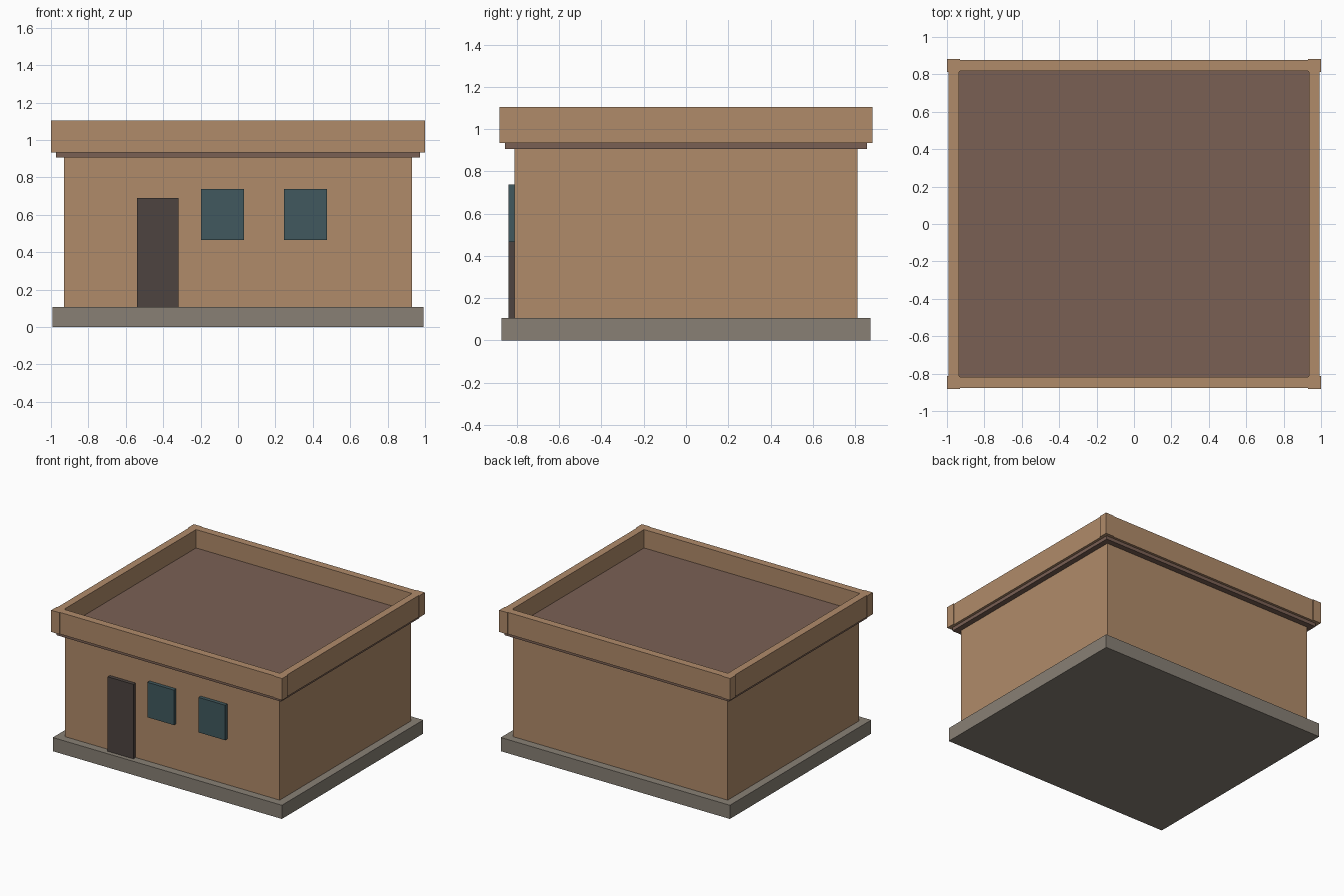
import bpy, bmesh

if "Cube" in bpy.data.objects:
    bpy.data.objects.remove(bpy.data.objects["Cube"])


def material(name, hex_code):
    srgb = [int(hex_code[i:i + 2], 16) / 255 for i in (0, 2, 4)]
    mat = bpy.data.materials.new(name)
    mat.diffuse_color = (*[((c + 0.055) / 1.055) ** 2.4 for c in srgb], 1)
    mat.use_nodes = True
    mat.node_tree.nodes["Principled BSDF"].inputs["Base Color"].default_value = mat.diffuse_color
    return mat


def box(name, x, y, z, mat):
    """Box spanning the given (min, max) ranges."""
    bm = bmesh.new()
    bmesh.ops.create_cube(bm, size=1)
    for v in bm.verts:
        v.co = [r[0] if c < 0 else r[1] for c, r in zip(v.co, (x, y, z))]
    mesh = bpy.data.meshes.new(name)
    bm.to_mesh(mesh)
    bm.free()
    mesh.materials.append(mat)
    obj = bpy.data.objects.new(name, mesh)
    bpy.context.collection.objects.link(obj)
    return obj


def span(a, b, side):
    return tuple(sorted((a * side, b * side)))


clay = material("clay", "B08B6A")
roof = material("roof", "7A6054")
stone = material("stone", "888075")
wood = material("dark_wood", "4D4440")
glass = material("glass", "41595E")

# Main stacked volumes
box("plinth", (-0.992, 0.992), (-0.874, 0.874), (0, 0.107), stone)
box("walls", (-0.93, 0.93), (-0.812, 0.812), (0.107, 0.907), clay)
box("roof_slab", (-0.973, 0.973), (-0.857, 0.857), (0.907, 0.96), roof)

# Parapet walls and their slightly proud corner posts
top = (0.934, 1.104)
for s, label in ((-1, "front"), (1, "back")):
    box(f"parapet_{label}", (-0.993, 0.993), span(0.817, 0.876, s), top, clay)
    for t, side in ((-1, "left"), (1, "right")):
        box(f"parapet_post_{label}_{side}", span(0.93, 1.0, t),
            span(0.813, 0.882, s), top, clay)
for t, side in ((-1, "left"), (1, "right")):
    box(f"parapet_{side}", span(0.935, 0.993, t), (-0.817, 0.817), top, clay)

# Door and windows on the front wall
depth = (-0.84, -0.811)
box("door", (-0.54, -0.318), depth, (0.107, 0.69), wood)
for name, x in (("window_left", -0.197), ("window_right", 0.247)):
    box(name, (x, x + 0.23), depth, (0.465, 0.739), glass)
